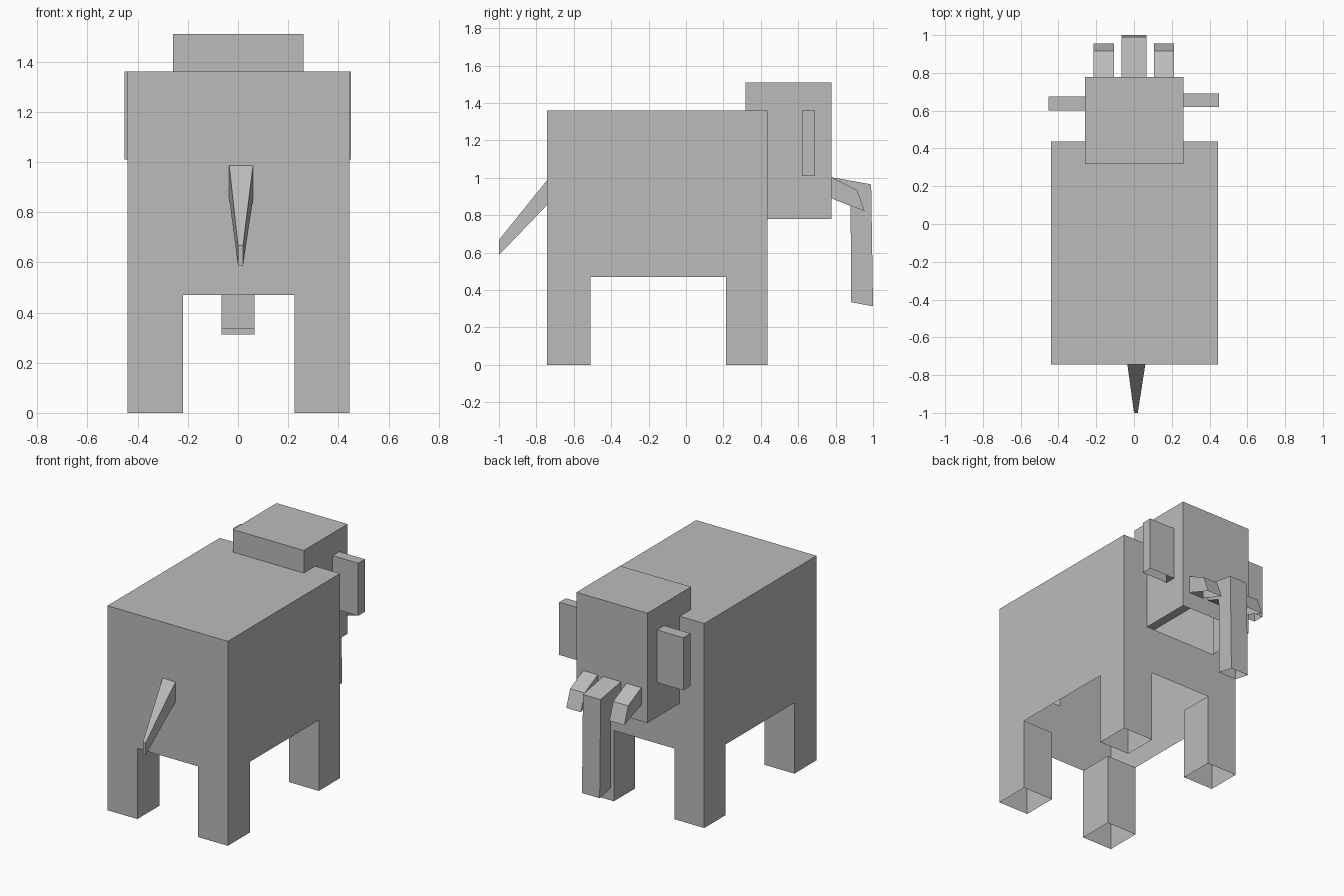
import bpy
import bmesh
from mathutils import Vector

default = bpy.data.objects.get("Cube")
if default:
    bpy.data.objects.remove(default, do_unlink=True)

# One flat grey hide
GREY = (0.5, 0.5, 0.5, 1.0)
hide = bpy.data.materials.new("grey_hide")
hide.use_nodes = True
hide.diffuse_color = GREY
hide.node_tree.nodes["Principled BSDF"].inputs["Base Color"].default_value = GREY


def finish(name, bm):
    bmesh.ops.remove_doubles(bm, verts=bm.verts, dist=0.0005)
    mesh = bpy.data.meshes.new(name)
    bm.to_mesh(mesh)
    bm.free()
    mesh.materials.append(hide)
    obj = bpy.data.objects.new(name, mesh)
    bpy.context.scene.collection.objects.link(obj)
    return obj


def inside(point, box):
    return all(lo < p < hi for p, (lo, hi) in zip(point, box))


def shell(name, boxes, openings):
    """Joined outer skin of boxes, open underneath and at the openings."""
    cuts = [sorted({v for b in boxes + openings for v in b[a]}) for a in range(3)]

    def mid(idx):
        if any(i < 0 or i >= len(c) - 1 for i, c in zip(idx, cuts)):
            return None
        return [(c[i] + c[i + 1]) / 2 for i, c in zip(idx, cuts)]

    def solid(idx):
        m = mid(idx)
        return m is not None and any(inside(m, b) for b in boxes)

    bm = bmesh.new()
    nx, ny, nz = (len(c) - 1 for c in cuts)
    for idx in ((i, j, k) for i in range(nx) for j in range(ny) for k in range(nz)):
        if not solid(idx):
            continue
        for axis in range(3):
            for side in (0, 1):
                near = list(idx)
                near[axis] += 1 if side else -1
                if solid(near) or (axis == 2 and side == 0):
                    continue
                centre = mid(idx)
                centre[axis] = cuts[axis][idx[axis] + side]
                if any(inside(centre, o) for o in openings):
                    continue
                u, v = (axis + 1) % 3, (axis + 2) % 3
                ring = []
                for du, dv in ((0, 0), (1, 0), (1, 1), (0, 1)):
                    p = Vector()
                    p[axis] = centre[axis]
                    p[u] = cuts[u][idx[u] + du]
                    p[v] = cuts[v][idx[v] + dv]
                    ring.append(bm.verts.new(p))
                bm.faces.new(ring if side else ring[::-1])
    return finish(name, bm)


def tube(name, sections, cap=False, underside=True):
    """Four-sided tube; each section is x range, top (y, z), bottom (y, z)."""
    bm = bmesh.new()
    rings = [[bm.verts.new((x, *p)) for x, p in
              ((a, top), (b, top), (b, low), (a, low))]
             for (a, b), top, low in sections]
    for r, s in zip(rings, rings[1:]):
        for i in range(4):
            if i == 2 and not underside:
                continue
            j = (i + 1) % 4
            bm.faces.new((r[i], r[j], s[j], s[i]))
    if cap:
        bm.faces.new(rings[-1])
    # Turn every face away from the centre line of its own segment
    bm.normal_update()
    for f in bm.faces:
        for r, s in zip(rings, rings[1:]):
            if all(v in r + s for v in f.verts):
                core = sum((v.co for v in r + s), Vector()) / 8
                if f.normal.dot(f.calc_center_median() - core) < 0:
                    f.normal_flip()
                break
    return finish(name, bm)


# Widths shared by the parts
OUTER = (-0.44, 0.445)
INNER = (-0.22, 0.225)
LENGTH = (-0.743, 0.437)
HEAD_X = (-0.26, 0.262)
FACE_Y = 0.777
TRUNK_X = (-0.065, 0.065)
TAIL_X = (-0.035, 0.06)
TUSKS = {"right": (-0.215, -0.105), "left": (0.105, 0.212)}

# Torso, head and ears
boxes = [
    (OUTER, LENGTH, (0.47, 1.36)),
    (HEAD_X, (0.317, FACE_Y), (0.78, 1.51)),
    ((-0.453, HEAD_X[0]), (0.60, 0.675), (1.01, 1.36)),
    ((HEAD_X[1], 0.45), (0.62, 0.69), (1.01, 1.36)),
]
# Four legs
for x in ((OUTER[0], INNER[0]), (INNER[1], OUTER[1])):
    for y in ((LENGTH[0], -0.51), (0.213, LENGTH[1])):
        boxes.append((x, y, (0, 0.47)))

# Openings where the tail, trunk and tusks join the skin
openings = [(TAIL_X, (-0.75, LENGTH[0] + 0.01), (0.855, 0.987))]
for x in (TRUNK_X, *TUSKS.values()):
    openings.append((x, (FACE_Y - 0.01, FACE_Y + 0.01), (0.89, 1.003)))
shell("body_head_legs_and_ears", boxes, openings)

# Trunk, bent downwards with an open tip
tube("trunk", [
    (TRUNK_X, (FACE_Y, 1.003), (FACE_Y, 0.89)),
    (TRUNK_X, (0.99, 0.965), (0.88, 0.85)),
    (TRUNK_X, (1.0, 0.313), (0.883, 0.335)),
])

# Short tusks beside the trunk
for side, x in TUSKS.items():
    tube(side + "_tusk", [
        (x, (FACE_Y, 1.003), (FACE_Y, 0.89)),
        (x, (0.915, 0.935), (0.955, 0.822)),
    ], cap=True, underside=False)

# Tapering tail
tube("tail", [
    (TAIL_X, (LENGTH[0], 0.987), (LENGTH[0], 0.855)),
    ((0.0, 0.02), (-1.0, 0.668), (-1.0, 0.587)),
], cap=True)
